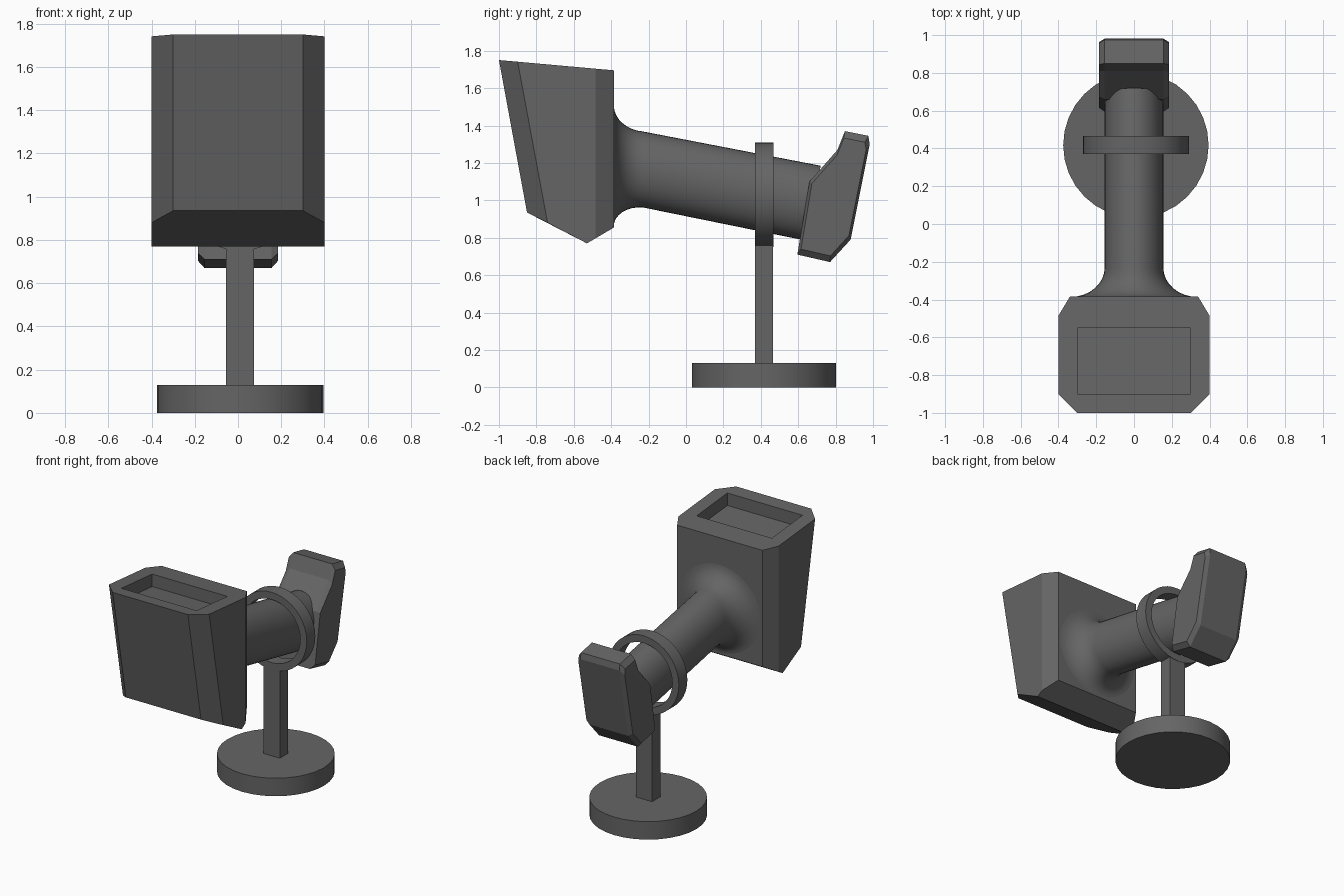
import bpy, bmesh
from math import sin, cos, pi, radians

if "Cube" in bpy.data.objects:
    bpy.data.objects.remove(bpy.data.objects["Cube"])

CX, CY = 0.01, 0.417   # stand centre
dark = bpy.data.materials.new("dark_grey")
dark.diffuse_color = (.13, .13, .13, 1)
dark.use_nodes = True
dark.node_tree.nodes["Principled BSDF"].inputs["Base Color"].default_value = dark.diffuse_color


def finish(name, bm, smooth=False):
    bmesh.ops.recalc_face_normals(bm, faces=bm.faces)
    me = bpy.data.meshes.new(name)
    bm.to_mesh(me)
    bm.free()
    me.materials.append(dark)
    ob = bpy.data.objects.new(name, me)
    bpy.context.collection.objects.link(ob)
    if smooth:
        bpy.ops.object.select_all(action='DESELECT')
        ob.select_set(True)
        bpy.context.view_layer.objects.active = ob
        bpy.ops.object.shade_smooth_by_angle(angle=radians(35))
    return ob


def loft(name, rings, closed=False, smooth=True):
    """Skin a list of point rings; cap the ends or close the loop."""
    bm = bmesh.new()
    vs = [[bm.verts.new(p) for p in r] for r in rings]
    n = len(vs[0])
    pairs = list(zip(vs, vs[1:])) + ([(vs[-1], vs[0])] if closed else [])
    for a, b in pairs:
        for i in range(n):
            j = (i + 1) % n
            bm.faces.new((a[i], a[j], b[j], b[i]))
    if not closed:
        bm.faces.new(vs[0])
        bm.faces.new(vs[-1])
    return finish(name, bm, smooth)


def circle(f, n=32):
    return [f(cos(2 * pi * i / n), sin(2 * pi * i / n)) for i in range(n)]


# stand: round foot, square post, upright ring
loft("stand_base", [circle(lambda c, s: (CX + .385 * c, CY + .385 * s, z))
                    for z in (0, .13)])
loft("stand_post", [[(-.055, .37, z), (.075, .37, z), (.075, .465, z), (-.055, .465, z)]
                    for z in (.12, .79)], smooth=False)
loft("stand_ring", [circle(lambda c, s: (CX + r * c, y, 1.03 + r * s), 40)
                    for r, y in ((.28, .37), (.28, .467), (.228, .467), (.228, .37))],
     closed=True)


# hammer head: chamfered, tapered block with slanted top and bottom
def top(y):
    return 1.75 - .0894 * (y + 1)


half = [(x, y, top(y)) for x, y in ((.3, -1), (.4, -.9), (.4, -.485), (.34, -.385))]
half += [(.3, -.85, .935), (.4, -.74, .88), (.4, -.53, .77),
         (.4, -.485, .796), (.34, -.385, .855)]
bm = bmesh.new()
for x, y, z in half:
    bm.verts.new((x, y, z))
    bm.verts.new((-x, y, z))
bmesh.ops.convex_hull(bm, input=bm.verts)
bmesh.ops.dissolve_limit(bm, angle_limit=radians(3), verts=bm.verts, edges=bm.edges)
head = finish("hammer_head", bm)

# rectangular recess in the head top
cutter = loft("recess_cutter", [
    [(x, y, top(y) + dz) for x, y in ((-.3, -.9), (.3, -.9), (.3, -.55), (-.3, -.55))]
    for dz in (-.09, .2)], smooth=False)
cutter.hide_render = True
cutter.hide_set(True)
mod = head.modifiers.new("recess", 'BOOLEAN')
mod.operation = 'DIFFERENCE'
mod.solver = 'EXACT'
mod.object = cutter

# handle: tilted oval bar with a concave flare where it meets the head
rings = []
for k in range(9):
    a = k / 8 * pi / 2
    y = -.386 + .156 * (1 - cos(a))
    w, h = .155 + .18 * (1 - sin(a)), .203 + .12 * (1 - sin(a))
    zc = 1.185 - .02 * k / 8
    rings.append(circle(lambda c, s: (w * c, y, zc + h * s), 40))
rings.append(circle(lambda c, s: (.155 * c, .68 + .04 * s, .985 + .2 * s), 40))
loft("handle", rings)

# pommel: wedge-shaped end block, side profile extruded across with bevelled rims
prof = [(.595, .71), (.66, 1.10), (.81, 1.27), (.85, 1.37),
        (.975, 1.345), (.982, 1.30), (.88, .79), (.77, .67)]
loft("pommel", [[(x, y + (.79 - y) * t, z + (1.0 - z) * t) for y, z in prof]
                for x, t in ((-.185, .1), (-.155, 0), (.155, 0), (.185, .1))],
     smooth=False)
